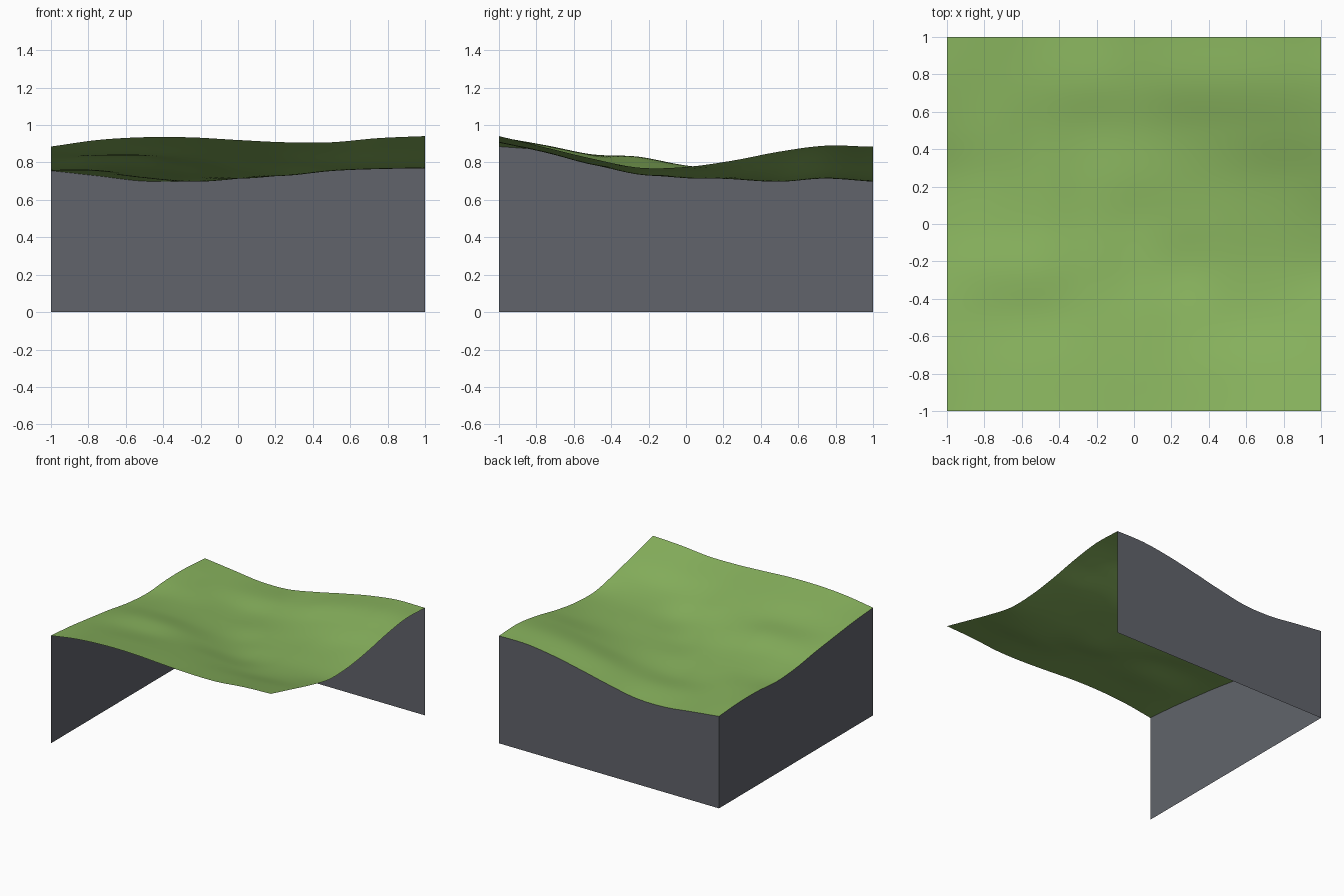
import bpy
import bmesh

cube = bpy.data.objects.get("Cube")
if cube:
    bpy.data.objects.remove(cube, do_unlink=True)

N = 64  # terrain cells along each side

# Control heights: rows run front to back, columns run from -x to +x
HEIGHTS = [
    [.885, .92, .935, .934, .92, .908, .908, .93, .941],
    [.866, .882, .892, .888, .873, .855, .854, .868, .88],
    [.838, .842, .843, .838, .818, .793, .788, .8, .82],
    [.808, .828, .826, .792, .752, .735, .757, .768, .772],
    [.772, .784, .77, .738, .716, .731, .757, .768, .776],
    [.756, .758, .738, .712, .716, .738, .768, .787, .81],
    [.772, .752, .718, .697, .715, .757, .805, .838, .858],
    [.772, .74, .718, .716, .742, .8, .85, .881, .89],
    [.756, .728, .7, .703, .747, .801, .85, .882, .883],
]


def material(name, color):
    mat = bpy.data.materials.new(name)
    mat.use_nodes = True
    mat.diffuse_color = color
    mat.node_tree.nodes["Principled BSDF"].inputs["Base Color"].default_value = color
    return mat


def spline(values, t):
    """Catmull-Rom interpolation through evenly spaced values, t from 0 to 1."""
    v = [2 * values[0] - values[1], *values, 2 * values[-1] - values[-2]]
    last = len(values) - 2
    i = min(int(t * (last + 1)), last)
    f = t * (last + 1) - i
    a, b, c, d = v[i:i + 4]
    return b + f / 2 * (c - a + f * (2 * a - 5 * b + 4 * c - d + f * (3 * (b - c) + d - a)))


def height(x, y):
    return spline([spline(row, (x + 1) / 2) for row in HEIGHTS], (y + 1) / 2)


def sheet(name, rows, mat, smooth):
    """Skin a grid of points with quads."""
    bm = bmesh.new()
    grid = [[bm.verts.new(point) for point in row] for row in rows]
    for low, high in zip(grid, grid[1:]):
        for i in range(len(low) - 1):
            face = bm.faces.new((low[i], low[i + 1], high[i + 1], high[i]))
            face.smooth = smooth
    mesh = bpy.data.meshes.new(name)
    bm.to_mesh(mesh)
    bm.free()
    mesh.materials.append(mat)
    obj = bpy.data.objects.new(name, mesh)
    bpy.context.collection.objects.link(obj)


def wall(name, edge, mat):
    """Hang a flat wall from an edge of the ground down to the floor."""
    bottom = [(x, y, 0) for x, y in edge]
    top = [(x, y, height(x, y)) for x, y in edge]
    sheet(name, [bottom, top], mat, False)


grass = material("grass_green", (.25, .455, .112, 1))
stone = material("slate_grey", (.12, .127, .147, 1))
steps = [2 * i / N - 1 for i in range(N + 1)]

# Rolling ground surface
ground = [[(x, y, height(x, y)) for x in steps] for y in steps]
sheet("ground_surface", ground, grass, True)

# Walls on two sides, the others stay open
wall("back_wall", [(-s, 1) for s in steps], stone)
wall("right_wall", [(-1, -s) for s in steps], stone)
